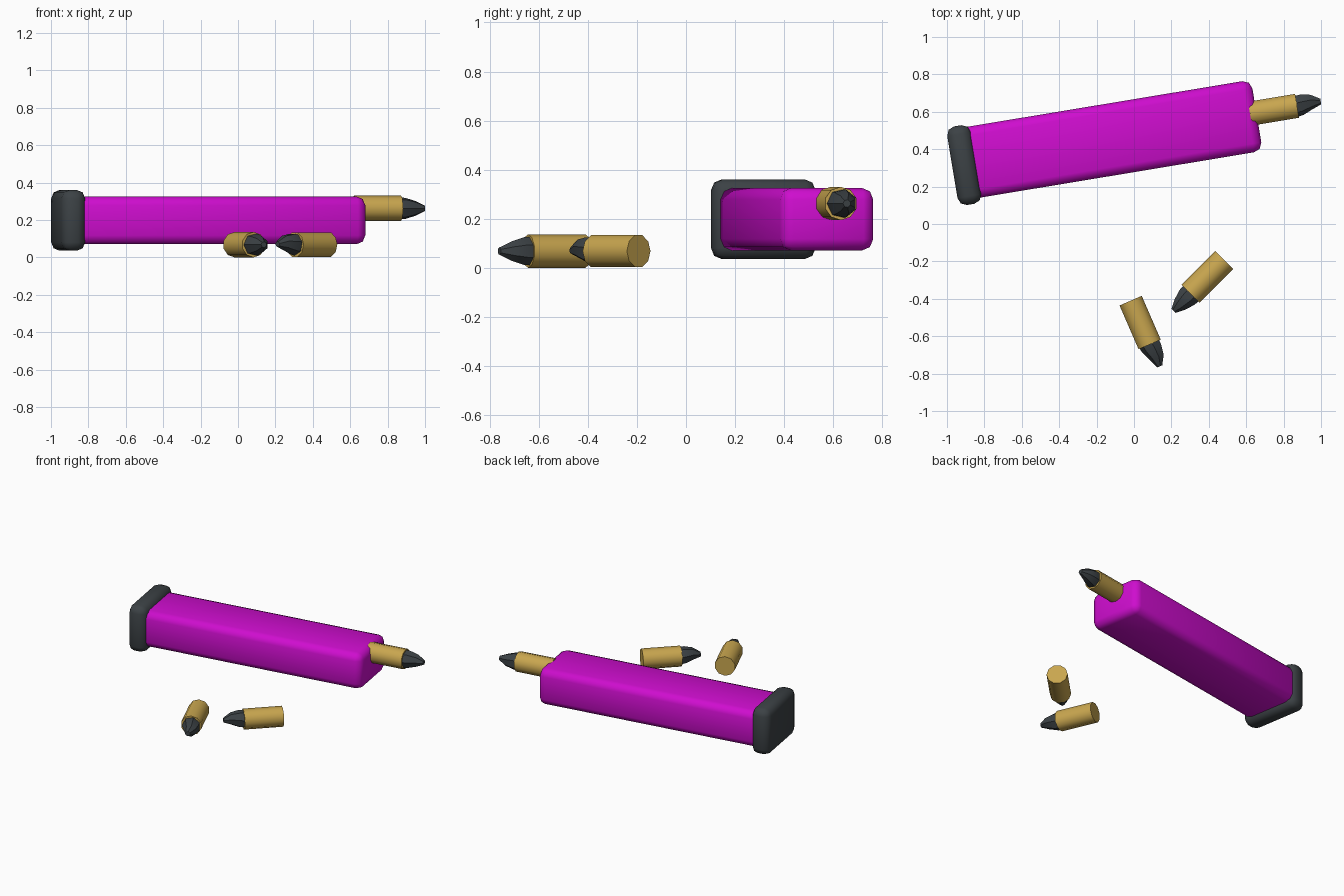
import bpy
import math
from mathutils import Matrix, Vector

cube = bpy.data.objects.get("Cube")
if cube:
    bpy.data.objects.remove(cube, do_unlink=True)


def make_material(name, rgb):
    mat = bpy.data.materials.new(name)
    mat.use_nodes = True
    mat.diffuse_color = (*rgb, 1)
    mat.node_tree.nodes["Principled BSDF"].inputs["Base Color"].default_value = (*rgb, 1)
    return mat


MAGENTA = make_material("magenta", (0.62, 0.004, 0.62))
SLATE = make_material("dark slate", (0.045, 0.054, 0.06))
BRASS = make_material("brass", (0.58, 0.38, 0.078))


def smooth(obj, angle):
    bpy.ops.object.select_all(action='DESELECT')
    obj.select_set(True)
    bpy.context.view_layer.objects.active = obj
    bpy.ops.object.shade_smooth_by_angle(angle=math.radians(angle))


def add_object(name, verts, faces, mat, matrix):
    mesh = bpy.data.meshes.new(name)
    mesh.from_pydata(verts, [], faces)
    mesh.materials.append(mat)
    obj = bpy.data.objects.new(name, mesh)
    bpy.context.collection.objects.link(obj)
    obj.matrix_world = matrix
    return obj


def rounded_box(name, centre, size, bevel, turn, mat):
    bpy.ops.mesh.primitive_cube_add(size=1)
    obj = bpy.context.object
    obj.name = name
    obj.data.transform(Matrix.Diagonal((*size, 1)))
    obj.data.materials.append(mat)
    mod = obj.modifiers.new("rounding", 'BEVEL')
    mod.width = bevel
    mod.segments = 2
    bpy.ops.object.modifier_apply(modifier=mod.name)
    obj.matrix_world = Matrix.Translation(centre) @ Matrix.Rotation(turn, 4, 'Z')
    smooth(obj, 50)
    return obj


def lathe(name, rings, sides, mat, matrix, angle):
    """Rings along local x: (position, radius, sideways offset)."""
    verts, faces = [], []
    for x, r, off in rings:
        for i in range(sides):
            a = math.tau * (i + 0.5) / sides
            verts.append((x, off + r * math.cos(a), r * math.sin(a)))
    for k in range(len(rings) - 1):
        for i in range(sides):
            j = (i + 1) % sides
            a, b = k * sides, (k + 1) * sides
            faces.append((a + i, a + j, b + j, b + i))
    faces.append(tuple(reversed(range(sides))))
    last = (len(rings) - 1) * sides
    faces.append(tuple(range(last, last + sides)))
    smooth(add_object(name, verts, faces, mat, matrix), angle)


def cartridge(prefix, base, turn, roll):
    matrix = (Matrix.Translation(base) @ Matrix.Rotation(math.radians(turn), 4, 'Z')
              @ Matrix.Rotation(math.radians(roll), 4, 'X'))
    lathe(prefix + "_case", [(0, 0.068, 0), (0.255, 0.068, 0)],
          10, BRASS, matrix, 40)
    lathe(prefix + "_tip", [(0.24, 0.06, 0), (0.28, 0.058, 0.004),
                            (0.335, 0.041, 0.01), (0.384, 0.016, 0.003)],
          7, SLATE, matrix, 25)


# Long box and its end cap share one axis
turn = math.radians(9.4)
axis = Vector((math.cos(turn), math.sin(turn), 0))
cap_centre = Vector((-0.908, 0.315, 0.198))
body_centre = cap_centre + axis * 0.778 + Vector((0, 0.007, 0))
rounded_box("end_cap", cap_centre, (0.128, 0.426, 0.325), 0.045, turn, SLATE)
rounded_box("long_body", body_centre, (1.616, 0.385, 0.255), 0.047, turn, MAGENTA)

# One cartridge at the open end and two loose ones on the ground
cartridge("loaded", (0.62, 0.59, 0.262), 9.4, 0)
cartridge("front_loose", (-0.018, -0.41, 0.068), -66.5, 0)
cartridge("side_loose", (0.483, -0.193, 0.068), -135, 90)
